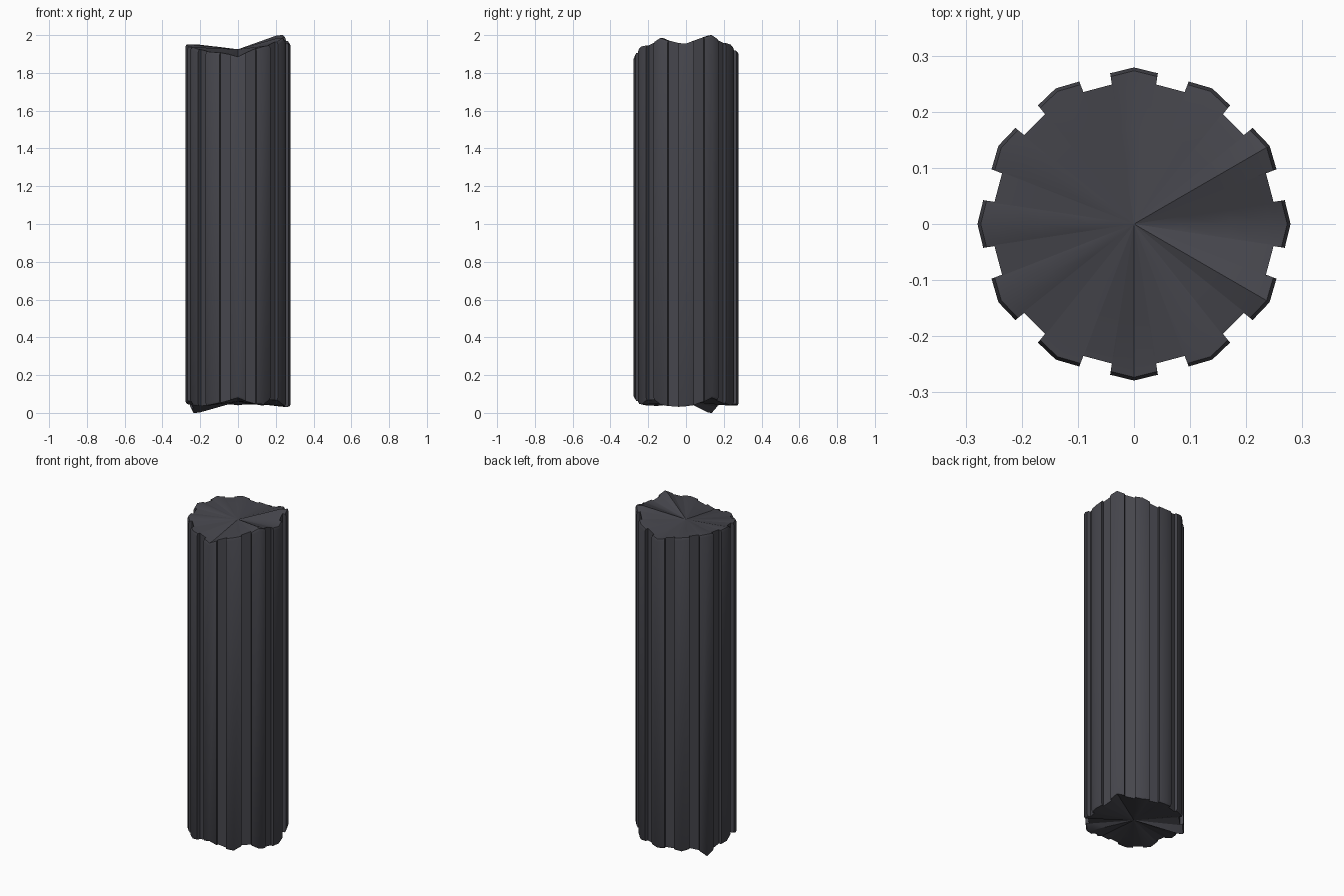
import bpy, bmesh
from math import radians, cos, sin

if "Cube" in bpy.data.objects:
    bpy.data.objects.remove(bpy.data.objects["Cube"])

# broken-edge heights every 15 degrees, starting at +x and going counter-clockwise
TOP = [1.955, 1.98, 2.0, 1.965, 1.95, 1.925, 1.91, 1.925, 1.94, 1.94, 1.95, 1.94,
       1.95, 1.93, 1.935, 1.915, 1.91, 1.905, 1.885, 1.92, 1.94, 1.95, 1.985, 1.96]
BOTTOM = [0.035, 0.045, 0.08, 0.06, 0.04, 0.05, 0.04, 0.05, 0.04, 0.06, 0.0, 0.04,
          0.05, 0.07, 0.04, 0.035, 0.045, 0.06, 0.08, 0.05, 0.045, 0.085, 0.045, 0.03]

# one raised rib: (angle offset, radius)
RIB = [(-8.6, 0.252), (-9.0, 0.272), (0, 0.279), (9.0, 0.272), (8.6, 0.252)]
PROFILE = [(30 * i + a, r) for i in range(12) for a, r in RIB]


def height(table, angle):
    t = (angle % 360) / 15
    i = int(t)
    return table[i % 24] * (1 - t + i) + table[(i + 1) % 24] * (t - i)


def ring(bm, table, scale, centre, drop, inset):
    """Ring following the profile; scale < 1 shrinks it onto the broken end."""
    verts = []
    for a, r in PROFILE:
        rad = (r - inset if r > 0.26 else r) * scale
        if scale < 1:
            rad = 0.243 * scale
        z = height(table, a) * scale + centre * (1 - scale)
        if scale == 1 and r > 0.26:
            z += drop
        verts.append(bm.verts.new((rad * cos(radians(a)), rad * sin(radians(a)), z)))
    return verts


def bridge(bm, a, b):
    n = len(a)
    for i in range(n):
        j = (i + 1) % n
        bm.faces.new((a[i], a[j], b[j], b[i]))


bm = bmesh.new()
rings = []
# bottom break, shaft edges with small worn chamfers, top break
for s in (0.35, 0.7, 0.98):
    rings.append(ring(bm, BOTTOM, s, 0.06, 0, 0))
rings.append(ring(bm, BOTTOM, 1, 0.06, 0.0, 0.006))
rings.append(ring(bm, BOTTOM, 1, 0.06, 0.012, 0))
rings.append(ring(bm, TOP, 1, 1.925, -0.014, 0))
rings.append(ring(bm, TOP, 1, 1.925, 0.0, 0.006))
for s in (0.98, 0.7, 0.35):
    rings.append(ring(bm, TOP, s, 1.925, 0, 0))
for a, b in zip(rings, rings[1:]):
    bridge(bm, a, b)

# close the centres of both broken ends
for loop, z in ((rings[0], 0.06), (rings[-1], 1.925)):
    c = bm.verts.new((0, 0, z))
    for i in range(len(loop)):
        bm.faces.new((loop[i], loop[(i + 1) % len(loop)], c))
bmesh.ops.remove_doubles(bm, verts=bm.verts[:], dist=0.00005)
bmesh.ops.recalc_face_normals(bm, faces=bm.faces[:])

mesh = bpy.data.meshes.new("broken_column_shaft")
bm.to_mesh(mesh)
bm.free()
shaft = bpy.data.objects.new("broken_column_shaft", mesh)
bpy.context.collection.objects.link(shaft)

# dark stone
stone = bpy.data.materials.new("dark_stone")
stone.diffuse_color = (0.06, 0.06, 0.072, 1)
stone.use_nodes = True
stone.node_tree.nodes["Principled BSDF"].inputs["Base Color"].default_value = stone.diffuse_color
mesh.materials.append(stone)

bpy.context.view_layer.objects.active = shaft
shaft.select_set(True)
bpy.ops.object.shade_smooth_by_angle(angle=radians(35))
